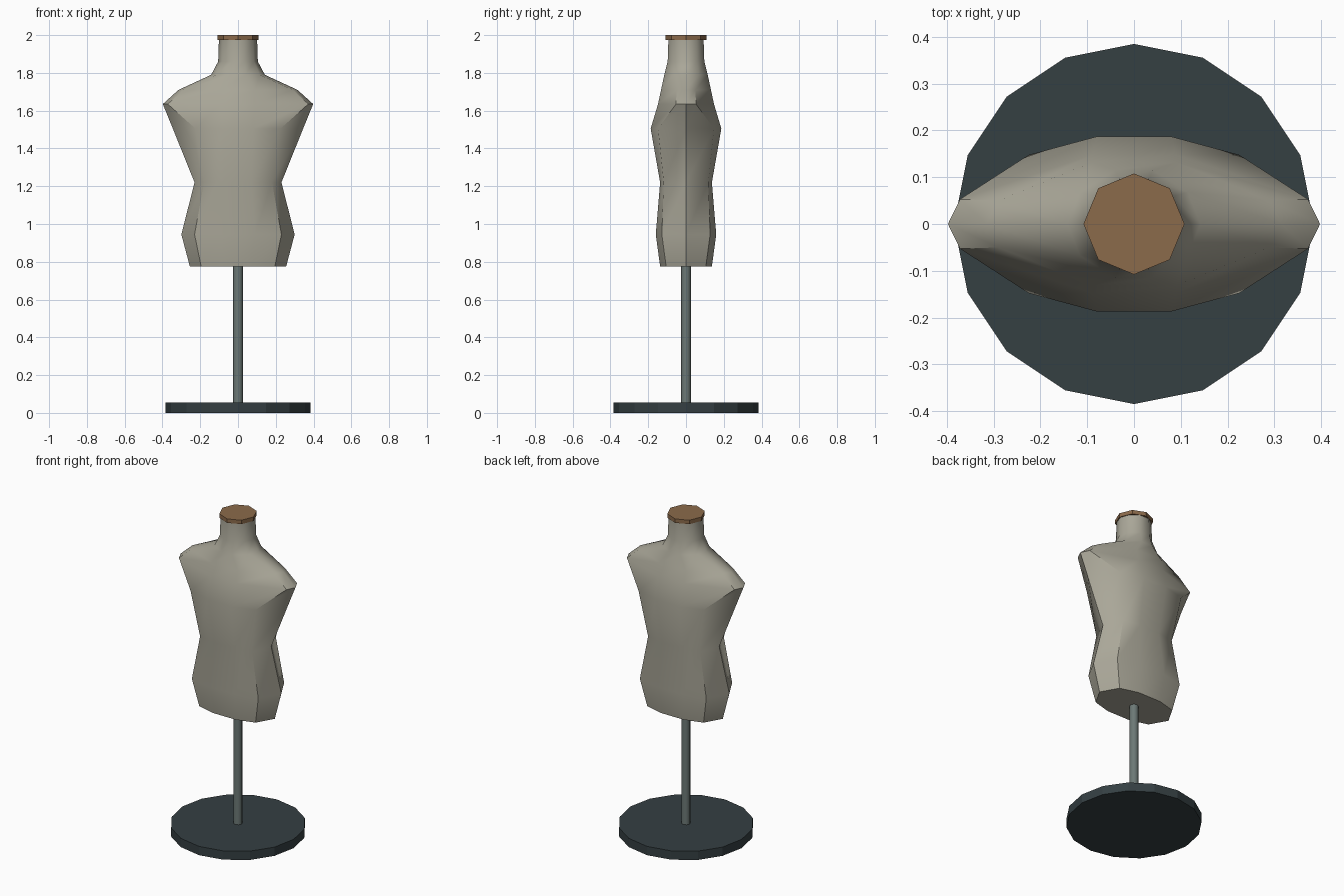
import bpy, bmesh, math

if "Cube" in bpy.data.objects:
    bpy.data.objects.remove(bpy.data.objects["Cube"])

def material(name, rgb):
    m = bpy.data.materials.new(name)
    m.diffuse_color = (*rgb, 1)
    m.use_nodes = True
    m.node_tree.nodes["Principled BSDF"].inputs["Base Color"].default_value = m.diffuse_color
    return m

def disc(name, sides, r, z0, z1, mat, smooth=False):
    bpy.ops.mesh.primitive_cylinder_add(vertices=sides, radius=r, depth=z1 - z0,
                                        location=(0, 0, (z0 + z1) / 2))
    o = bpy.context.object
    o.name = name
    o.data.materials.append(mat)
    if smooth:
        bpy.ops.object.shade_smooth_by_angle(angle=math.radians(50))
    return o

cloth = material("cloth", (0.40, 0.385, 0.315))
wood = material("wood", (0.26, 0.145, 0.07))
dark = material("dark_metal", (0.035, 0.05, 0.055))
steel = material("steel", (0.15, 0.19, 0.18))

# Stand
disc("base", 16, 0.385, 0, 0.055, dark)
disc("pole", 8, 0.026, 0.05, 0.79, steel, True)

# Torso: ten-sided rings, each as z, side x, corner (x, y), front (x, y)
rings = [
    (0.775, 0.255, 0.195, 0.105, 0.08, 0.137),
    (0.945, 0.300, 0.230, 0.128, 0.09, 0.160),
    (1.220, 0.230, 0.180, 0.118, 0.07, 0.137),
    (1.505, 0.345, 0.225, 0.148, 0.08, 0.187),
    (1.635, 0.398, 0.372, 0.053, 0.09, 0.148),
    (1.710, 0.315, 0.290, 0.050, 0.09, 0.132),
    (1.790, 0.142, 0.115, 0.068, 0.04, 0.115),
    (1.860, 0.105, 0.084, 0.059, 0.032, 0.097),
    (1.980, 0.101, 0.081, 0.057, 0.031, 0.093),
]
bm = bmesh.new()
loops = []
for z, a, x1, y1, x2, y2 in rings:
    pts = [(a, 0), (x1, y1), (x2, y2), (-x2, y2), (-x1, y1),
           (-a, 0), (-x1, -y1), (-x2, -y2), (x2, -y2), (x1, -y1)]
    loops.append([bm.verts.new((x, y, z)) for x, y in pts])
for lo, hi in zip(loops, loops[1:]):
    for i in range(10):
        j = (i + 1) % 10
        bm.faces.new((lo[i], lo[j], hi[j], hi[i]))
bm.faces.new(loops[0][::-1])
bm.faces.new(loops[-1])
mesh = bpy.data.meshes.new("torso")
bm.to_mesh(mesh)
bm.free()
mesh.materials.append(cloth)
torso = bpy.data.objects.new("torso", mesh)
bpy.context.collection.objects.link(torso)
bpy.ops.object.select_all(action='DESELECT')
torso.select_set(True)
bpy.context.view_layer.objects.active = torso
bpy.ops.object.shade_smooth_by_angle(angle=math.radians(45))

# Neck cap
disc("neck_cap", 8, 0.108, 1.975, 2.0, wood)
